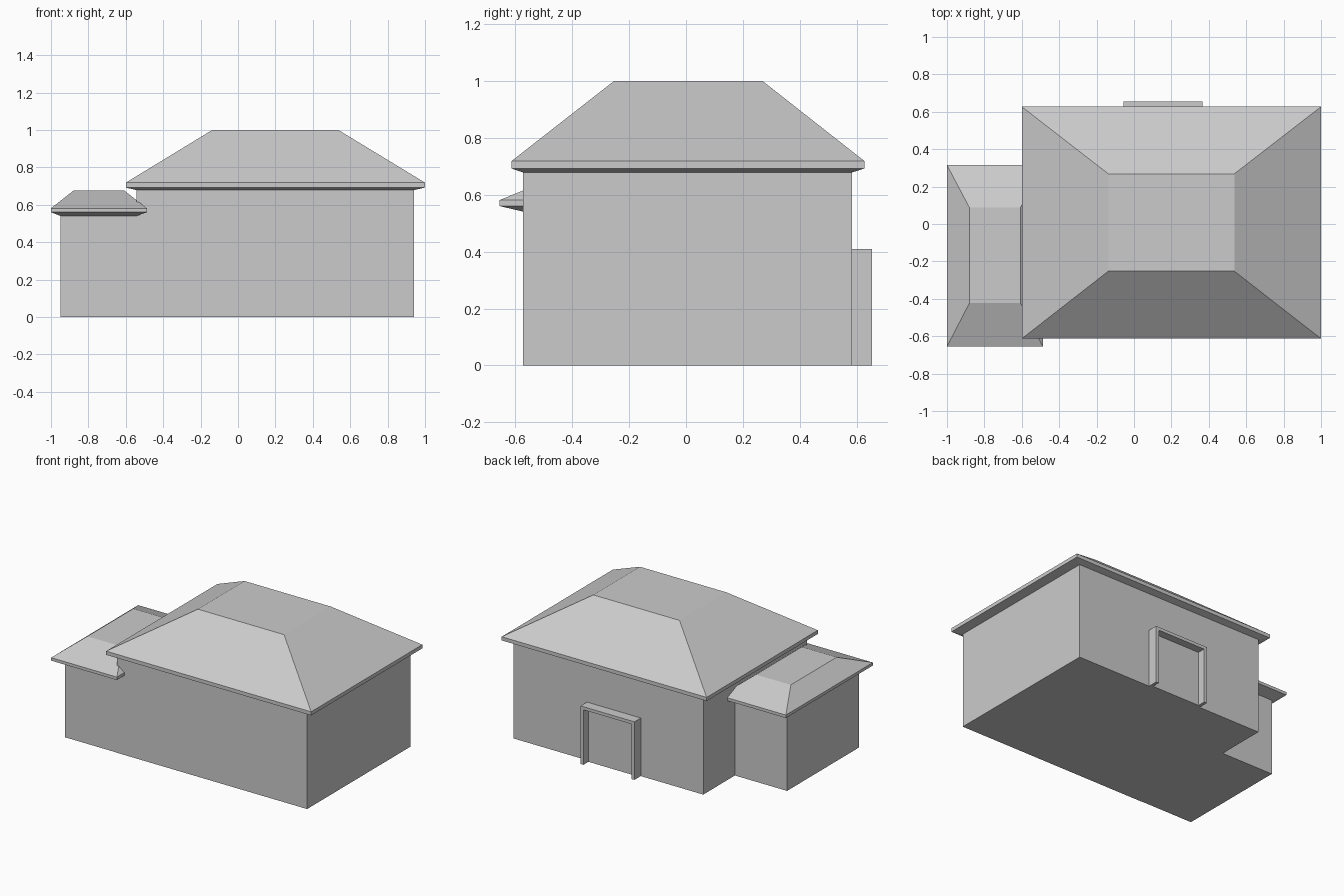
import bpy, bmesh

if "Cube" in bpy.data.objects:
    bpy.data.objects.remove(bpy.data.objects["Cube"])


def loft(name, rings, cap_bottom=False, cap_top=False):
    """Stack rectangles (x0, x1, y0, y1, z) and skin them with flat quads."""
    bm = bmesh.new()
    loops = []
    for x0, x1, y0, y1, z in rings:
        corners = ((x0, y0), (x1, y0), (x1, y1), (x0, y1))
        loops.append([bm.verts.new((x, y, z)) for x, y in corners])
    for low, high in zip(loops, loops[1:]):
        for i in range(4):
            j = (i + 1) % 4
            bm.faces.new((low[i], low[j], high[j], high[i]))
    if cap_bottom:
        bm.faces.new(loops[0][::-1])
    if cap_top:
        bm.faces.new(loops[-1])
    mesh = bpy.data.meshes.new(name)
    bm.to_mesh(mesh)
    bm.free()
    obj = bpy.data.objects.new(name, mesh)
    bpy.context.collection.objects.link(obj)
    return obj


def building(name, wall, wall_top, eave, eave_low, eave_high, crown, crown_z):
    """Walls plus a hipped roof with sloping soffit, fascia and flat crown."""
    loft(name + "_walls", [(*wall, 0), (*wall, wall_top)], cap_bottom=True)
    loft(name + "_roof", [(*wall, wall_top), (*eave, eave_low),
                          (*eave, eave_high), (*crown, crown_z)], cap_top=True)


# Main house
building("main", (-0.543, 0.94, -0.572, 0.583), 0.678,
         (-0.6, 1.0, -0.613, 0.627), 0.692, 0.718,
         (-0.137, 0.536, -0.252, 0.268), 1.0)

# Lower side wing
building("wing", (-0.95, -0.543, -0.57, 0.23), 0.54,
         (-1.0, -0.487, -0.655, 0.315), 0.56, 0.581,
         (-0.88, -0.607, -0.423, 0.088), 0.675)


# Back doorway: profile of the surround in x and z, pushed out from the wall
def doorway():
    x0, x1, top, t = -0.055, 0.365, 0.41, 0.022
    outline = [(x0, 0), (x0, top), (x1, top), (x1, 0),
               (x1 - t, 0), (x1 - t, top - t), (x0 + t, top - t), (x0 + t, 0)]
    bm = bmesh.new()
    face = bm.faces.new([bm.verts.new((x, 0.583, z)) for x, z in outline])
    out = bmesh.ops.extrude_face_region(bm, geom=[face])["geom"]
    moved = [g for g in out if isinstance(g, bmesh.types.BMVert)]
    bmesh.ops.translate(bm, verts=moved, vec=(0, 0.071, 0))
    bmesh.ops.recalc_face_normals(bm, faces=bm.faces)
    mesh = bpy.data.meshes.new("door_surround")
    bm.to_mesh(mesh)
    bm.free()
    obj = bpy.data.objects.new("door_surround", mesh)
    bpy.context.collection.objects.link(obj)

    # Door leaf set back inside the surround
    leaf = (x0 + t, x1 - t, 0.583, 0.598)
    loft("door_leaf", [(*leaf, 0), (*leaf, top - t)], cap_bottom=True)


doorway()
